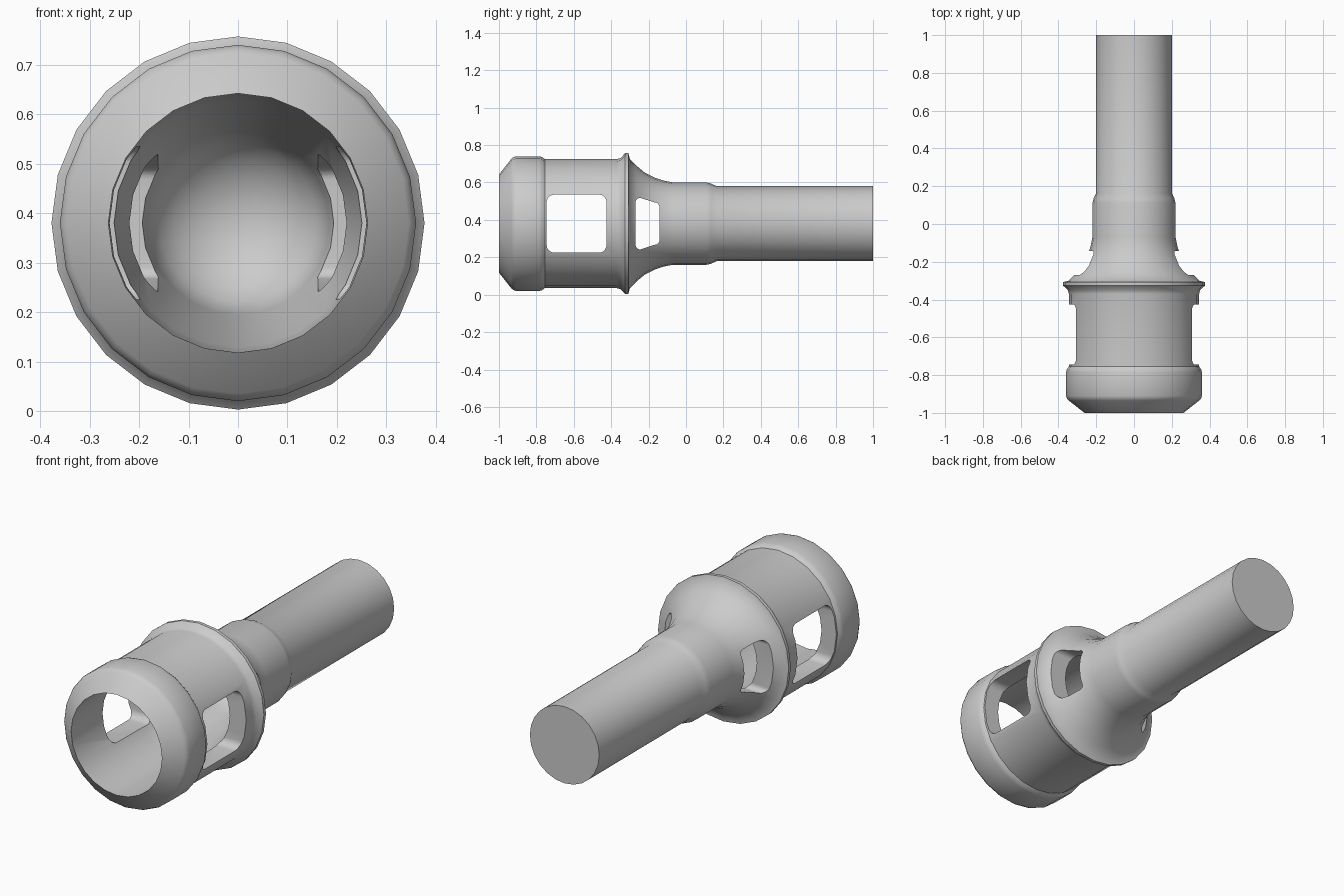
import bpy, bmesh, math

cube = bpy.data.objects.get("Cube")
if cube:
    bpy.data.objects.remove(cube, do_unlink=True)

AXIS_Z, SIDES = 0.38, 24

grey = bpy.data.materials.new("plain grey")
grey.use_nodes = True
colour = (0.6, 0.6, 0.6, 1)
grey.diffuse_color = colour
grey.node_tree.nodes["Principled BSDF"].inputs["Base Color"].default_value = colour


def add_object(name, bm):
    bmesh.ops.recalc_face_normals(bm, faces=bm.faces)
    mesh = bpy.data.meshes.new(name)
    bm.to_mesh(mesh)
    bm.free()
    mesh.materials.append(grey)
    obj = bpy.data.objects.new(name, mesh)
    bpy.context.collection.objects.link(obj)
    return obj


def lathe(name, profile):
    """Turn (y, radius) points around the long axis; both ends are closed."""
    bm = bmesh.new()
    rings = []
    for y, r in profile:
        if r == 0:
            rings.append([bm.verts.new((0, y, AXIS_Z))] * SIDES)
        else:
            angles = [math.tau * i / SIDES for i in range(SIDES)]
            rings.append([bm.verts.new((r * math.sin(a), y, AXIS_Z + r * math.cos(a)))
                          for a in angles])
    for a, b in zip(rings, rings[1:]):
        for i in range(SIDES):
            j = (i + 1) % SIDES
            bm.faces.new(dict.fromkeys((a[i], a[j], b[j], b[i])))
    if profile[-1][1] > 0:
        bm.faces.new(rings[-1])
    return add_object(name, bm)


def side_cutter(name, y0, y1, half0, half1, radius):
    """Rounded opening, half0 tall at y0 and half1 tall at y1, through both sides."""
    bm = bmesh.new()
    corners = [(y1 - radius, half1 - radius, 0), (y0 + radius, half0 - radius, 1),
               (y0 + radius, radius - half0, 2), (y1 - radius, radius - half1, 3)]
    outline = []
    for y, z, quarter in corners:
        for step in range(6):
            a = (quarter + step / 5) * math.pi / 2
            outline.append((y + radius * math.cos(a), AXIS_Z + z + radius * math.sin(a)))
    face = bm.faces.new([bm.verts.new((-0.6, y, z)) for y, z in outline])
    new = bmesh.ops.extrude_face_region(bm, geom=[face])["geom"]
    bmesh.ops.translate(bm, vec=(1.2, 0, 0),
                        verts=[v for v in new if isinstance(v, bmesh.types.BMVert)])
    cutter = add_object(name, bm)
    cutter.hide_render = True
    return cutter


# Cavity: straight bore, taper, domed end
dome = [(-0.1 + 0.17 * math.sin(t * math.pi / 12), 0.185 * math.cos(t * math.pi / 12))
        for t in range(5, 0, -1)]
cavity = [(0.07, 0)] + dome + [(-0.1, 0.185), (-0.42, 0.25), (-0.5, 0.257)]

# Outside: chamfered lip, sleeve, flange, flared neck, collar, shaft
outside = [(-1, 0.262), (-0.935, 0.345), (-0.925, 0.354), (-0.91, 0.36),
           (-0.785, 0.36), (-0.77, 0.356), (-0.755, 0.345), (-0.37, 0.345),
           (-0.35, 0.35), (-0.325, 0.377), (-0.308, 0.377), (-0.3, 0.345),
           (-0.265, 0.31), (-0.22, 0.272), (-0.165, 0.245), (-0.12, 0.23),
           (-0.07, 0.22), (0.11, 0.22), (0.135, 0.214), (0.165, 0.2), (1, 0.2)]
body = lathe("socket_and_shaft", cavity + outside)

# Side windows and neck slots
cutters = [side_cutter("window_cutter", -0.745, -0.425, 0.155, 0.155, 0.04),
           side_cutter("slot_cutter", -0.27, -0.142, 0.138, 0.113, 0.025)]
bpy.context.view_layer.objects.active = body
body.select_set(True)
for cutter in cutters:
    mod = body.modifiers.new(cutter.name, "BOOLEAN")
    mod.operation = "DIFFERENCE"
    mod.solver = "EXACT"
    mod.object = cutter
    bpy.ops.object.modifier_apply(modifier=mod.name)
    bpy.data.objects.remove(cutter, do_unlink=True)

bpy.ops.object.shade_smooth_by_angle(angle=math.radians(35))
